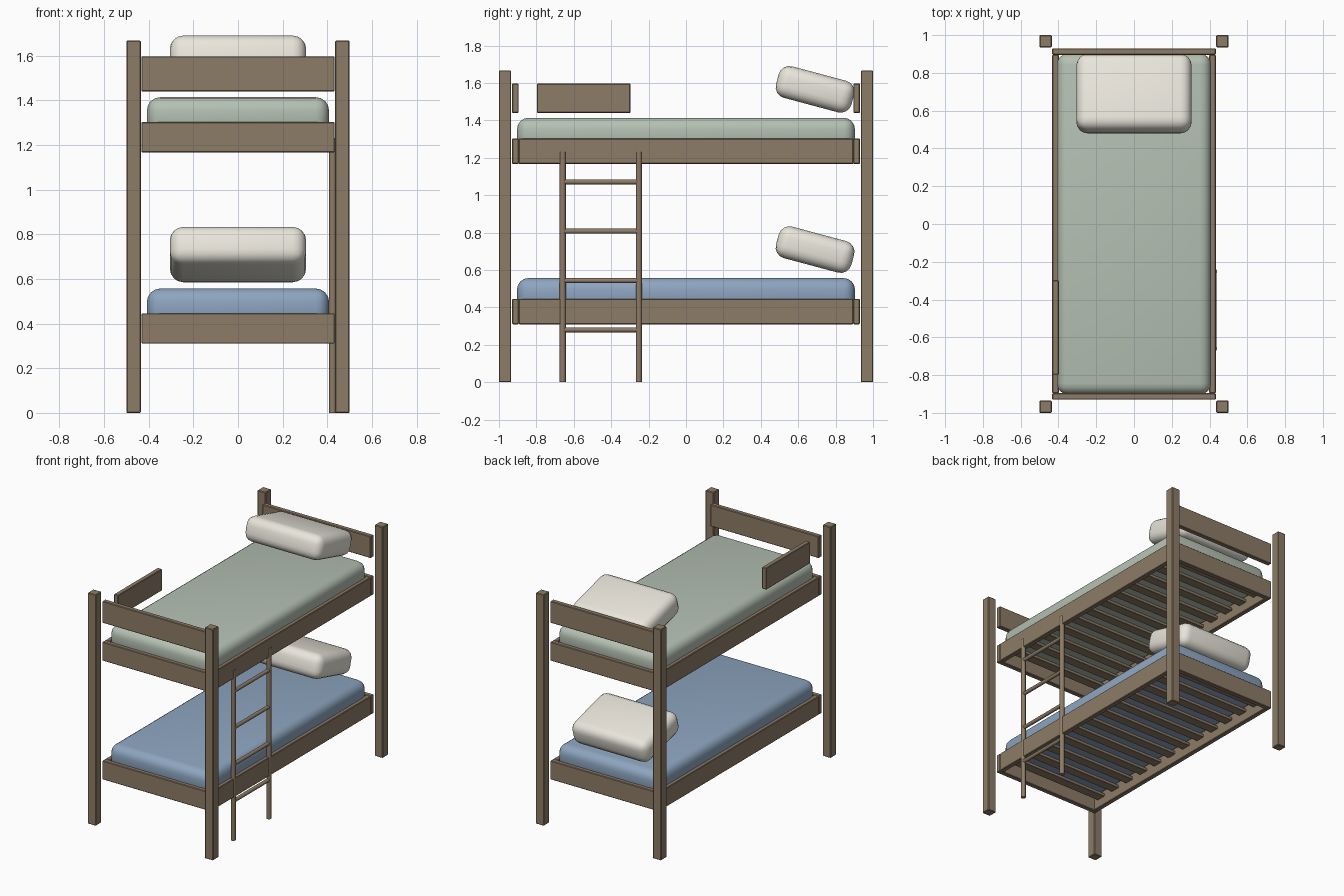
import bpy, bmesh, math
from mathutils import Matrix

if "Cube" in bpy.data.objects:
    bpy.data.objects.remove(bpy.data.objects["Cube"])


def material(name, rgb):
    m = bpy.data.materials.new(name)
    m.diffuse_color = (*rgb, 1)
    m.use_nodes = True
    m.node_tree.nodes["Principled BSDF"].inputs["Base Color"].default_value = m.diffuse_color
    return m


WOOD = material("wood", (0.27, 0.20, 0.135))
GREEN = material("green_fabric", (0.46, 0.53, 0.45))
BLUE = material("blue_fabric", (0.27, 0.38, 0.53))
CREAM = material("cream_fabric", (0.82, 0.79, 0.71))


def finish(name, bm, mat, smooth=False):
    me = bpy.data.meshes.new(name)
    bm.to_mesh(me)
    bm.free()
    me.materials.append(mat)
    for p in me.polygons:
        p.use_smooth = smooth
    ob = bpy.data.objects.new(name, me)
    bpy.context.collection.objects.link(ob)
    return ob


def box(name, x, y, z, mat=WOOD, bevel=0.004, segments=1, smooth=False):
    """Bevelled box from (min, max) ranges."""
    bm = bmesh.new()
    bmesh.ops.create_cube(bm, size=1)
    size = [r[1] - r[0] for r in (x, y, z)]
    bmesh.ops.scale(bm, vec=size, verts=bm.verts)
    bmesh.ops.bevel(bm, geom=bm.edges[:], offset=bevel, segments=segments,
                    profile=0.5, affect='EDGES')
    ob = finish(name, bm, mat, smooth)
    ob.location = [(r[0] + r[1]) / 2 for r in (x, y, z)]
    return ob


def rod(name, centre, length, radius, axis):
    bm = bmesh.new()
    rot = Matrix.Rotation(math.pi / 2, 4, 'X') if axis == 'Y' else Matrix()
    bmesh.ops.create_cone(bm, cap_ends=True, segments=12, radius1=radius,
                          radius2=radius, depth=length, matrix=rot)
    ob = finish(name, bm, WOOD)
    for p in ob.data.polygons:
        p.use_smooth = len(p.vertices) == 4
    ob.location = centre


def span(s, a, b):
    """Range a..b on the positive or negative side."""
    return (a, b) if s > 0 else (-b, -a)


X, Y, T = 0.433, 0.93, 0.035   # frame half width, half length, board thickness

# Corner posts
for sx in (-1, 1):
    for sy in (-1, 1):
        box("corner_post", span(sx, 0.435, 0.5), span(sy, 0.935, 1.0), (0, 1.667))

# Two bunks: frame, slats, mattress, pillow
for level, z, fabric in (("lower", 0.31, BLUE), ("upper", 1.167, GREEN)):
    for s in (-1, 1):
        box(level + "_end_board", (-X, X), span(s, Y - T, Y), (z, z + 0.136))
        box(level + "_side_rail", span(s, X - T, X), (-Y + T, Y - T), (z, z + 0.136))
    for i in range(12):
        y = -0.82 + i * 1.64 / 11
        box(level + "_slat", (-X + T, X - T), (y - 0.035, y + 0.035),
            (z + 0.06, z + 0.082), bevel=0.002)
    box(level + "_mattress", (-0.408, 0.408), (-0.903, 0.903), (z + 0.08, z + 0.247),
        fabric, 0.06, 4, True)
    pillow = box(level + "_pillow", (-0.305, 0.305), (0.481, 0.899),
                 (z + 0.312, z + 0.486), CREAM, 0.06, 4, True)
    pillow.rotation_euler.x = math.radians(-15)

# Boards above the upper bunk: head, foot and side guard
for s, name in ((1, "head_board"), (-1, "foot_board")):
    box(name, (-X, X), span(s, Y - T, Y), (1.44, 1.597))
box("side_guard", (-X, -X + T), (-0.797, -0.297), (1.44, 1.597))

# Ladder
for y in (-0.659, -0.252):
    rod("ladder_pole", (0.424, y, 0.616), 1.232, 0.0165, 'Z')
for i in range(4):
    rod("ladder_rung", (0.424, -0.4555, 0.28 + i * 0.2637), 0.40, 0.0135, 'Y')
